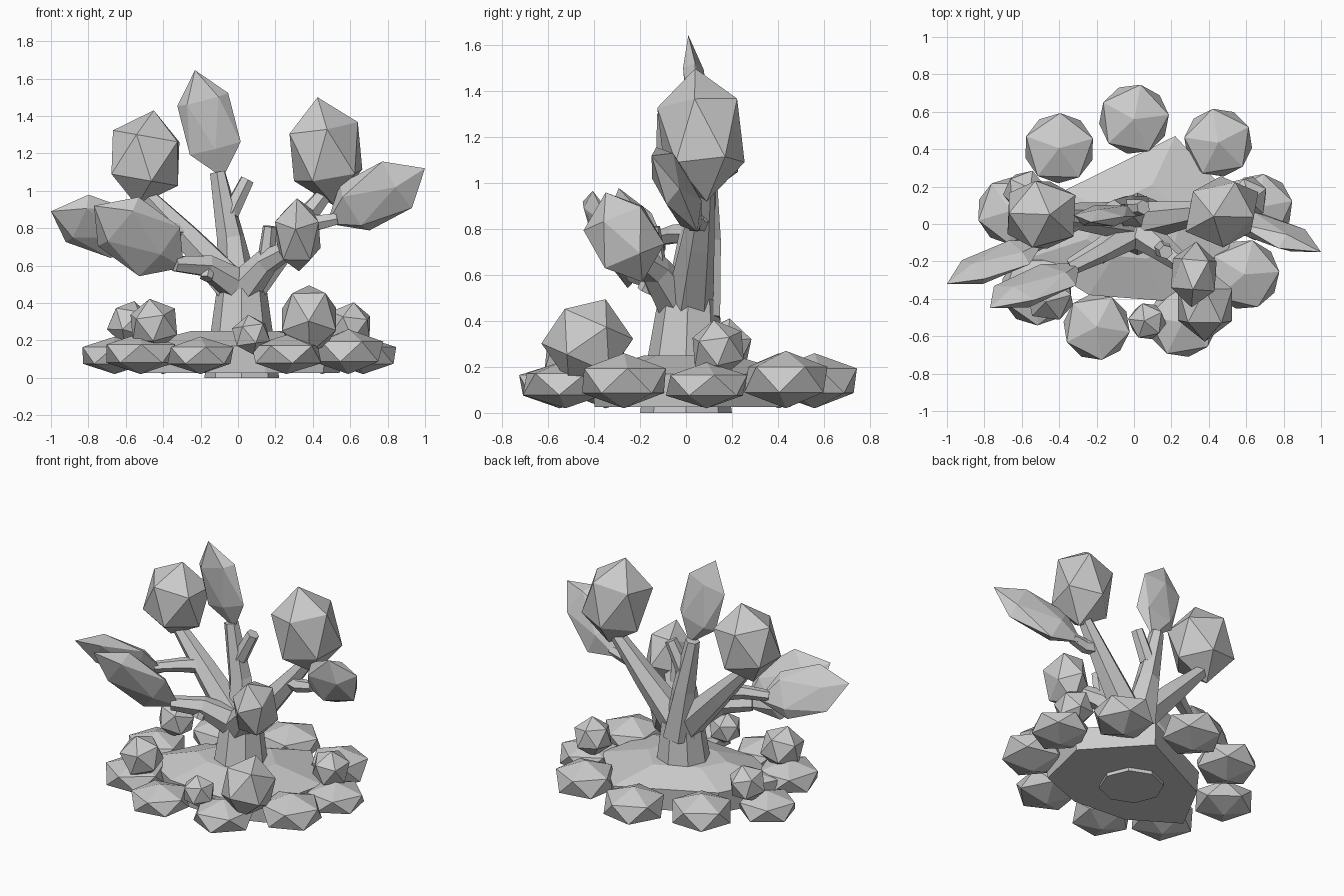
import bpy, bmesh, math, random
from mathutils import Vector, Matrix

random.seed(4)
cube = bpy.data.objects.get("Cube")
if cube:
    bpy.data.objects.remove(cube)

grey = bpy.data.materials.new("light_grey")
grey.use_nodes = True
COLOUR = (0.6, 0.6, 0.6, 1)
grey.diffuse_color = COLOUR
grey.node_tree.nodes["Principled BSDF"].inputs["Base Color"].default_value = COLOUR


def add_object(name, bm):
    bmesh.ops.recalc_face_normals(bm, faces=bm.faces)
    mesh = bpy.data.meshes.new(name)
    bm.to_mesh(mesh)
    bm.free()
    mesh.materials.append(grey)
    obj = bpy.data.objects.new(name, mesh)
    bpy.context.collection.objects.link(obj)
    return obj


def blob(name, base, tip, thick, width, spin=0.0, roll=0.0):
    """Stretched icosahedron with poles at base and tip; roll turns its flat side."""
    base, tip = Vector(base), Vector(tip)
    axis = (tip - base).normalized()
    side = axis.cross(Vector((0, 0, 1)))
    side = side.normalized() if side.length > 0.01 else Vector((1, 0, 0))
    side = Matrix.Rotation(math.radians(roll), 3, axis) @ side
    other = axis.cross(side)
    turn = Matrix((side, other, axis)).transposed().to_4x4()
    size = Matrix.Diagonal((thick, width, (tip - base).length / 2, 1))
    bm = bmesh.new()
    bmesh.ops.create_icosphere(bm, subdivisions=1, radius=1)
    bm.transform(Matrix.Translation((base + tip) / 2) @ turn @ size
                 @ Matrix.Rotation(spin, 4, 'Z'))
    return add_object(name, bm)


def bridge(bm, rings):
    """Join rings of vertices with quads and cap both ends."""
    for lo, hi in zip(rings, rings[1:]):
        for k in range(len(lo)):
            n = (k + 1) % len(lo)
            bm.faces.new((lo[k], lo[n], hi[n], hi[k]))
    bm.faces.new(rings[0])
    bm.faces.new(rings[-1])


def limb(name, points, radii, sides=6):
    """Tapered faceted limb swept along a few points."""
    pts = [Vector(p) for p in points]
    bm = bmesh.new()
    rings = []
    for i, p in enumerate(pts):
        d = pts[min(i + 1, len(pts) - 1)] - pts[max(i - 1, 0)]
        q = d.to_track_quat('Z', 'Y')
        ring = []
        for k in range(sides):
            a = math.tau * k / sides
            ring.append(bm.verts.new(p + q @ Vector((math.cos(a), math.sin(a), 0)) * radii[i]))
        rings.append(ring)
    bridge(bm, rings)
    return add_object(name, bm)


# Ground slab: irregular outline with a low sloping top
outline = [(.22, .47), (-.37, .18), (-.56, -.18), (-.24, -.38), (.15, -.41), (.47, -.29), (.56, .1)]
bm = bmesh.new()
bridge(bm, [[bm.verts.new((x * s, y * s, z)) for x, y in outline]
            for s, z in ((.97, .025), (1, .17), (.45, .25))])
add_object("ground_slab", bm)

# Trunk
limb("trunk", [(.02, 0, 0), (.02, 0, .25), (.02, .01, .5)], [.2, .165, .13], 8)

# Main branches
limb("branch_centre", [(.01, .05, .42), (-.04, .08, .75), (-.11, .085, 1.1)], [.115, .075, .045])
limb("branch_right", [(.02, .01, .44), (-.28, .04, .76), (-.48, .06, .97)], [.11, .075, .045])
limb("branch_front_right", [(.02, -.02, .48), (-.17, -.14, .6), (-.34, -.23, .61)], [.1, .065, .045])
limb("branch_left", [(.02, .01, .44), (.27, .05, .74), (.46, .08, .98)], [.11, .075, .045])
limb("branch_front_left", [(.01, -.02, .46), (.15, -.13, .62), (.29, -.24, .7)], [.105, .07, .045])

# Side twigs and cut stubs
limb("twig_right", [(-.3, .03, .78), (-.4, -.04, .78), (-.54, -.12, .76)], [.055, .045, .035])
limb("twig_left", [(.36, .06, .84), (.43, .04, .83), (.53, .04, .85)], [.055, .045, .035])
limb("stub_centre", [(-.04, .08, .88), (.05, .09, 1.06)], [.05, .04])
limb("stub_front_left", [(.15, -.13, .62), (.17, -.15, .81)], [.05, .038])
limb("stub_front_right", [(-.15, -.13, .63), (-.17, -.18, .53)], [.04, .035])

# Round foliage
blob("foliage_right", (-.54, .05, .92), (-.45, .05, 1.43), .21, .22, .9)
blob("foliage_left", (.515, .09, .92), (.425, .04, 1.5), .2, .225, .3)
blob("foliage_front_left", (.325, -.19, .57), (.315, -.35, .96), .137, .17, .3)

# Flat pointed foliage
blob("leaf_top", (-.08, .08, 1.07), (-.23, .01, 1.645), .055, .165, roll=-26)
blob("leaf_left", (.475, .07, .825), (1.0, -.15, 1.12), .07, .175, roll=20)
blob("leaf_right", (-.48, -.09, .73), (-1.0, -.32, .89), .055, .175, roll=-28)
blob("leaf_front_right", (-.29, -.21, .59), (-.77, -.45, .92), .06, .205, roll=-28)

# Ring of flattened rocks: x, y, half height, radius
ring_rocks = [(-.4, .405, .12, .21), (0, .56, .12, .21), (.45, .435, .125, .205),
              (.67, .09, .1, .2), (.59, -.27, .12, .21), (.26, -.525, .105, .21),
              (-.2, -.55, .1, .2), (-.52, -.35, .11, .215), (-.66, .07, .1, .2)]
for i, (x, y, h, r) in enumerate(ring_rocks):
    mid = Vector((x, y, .02 + h))
    up = Vector((0, 0, h))
    blob(f"ring_rock_{i + 1}", mid - up, mid + up, r, r, random.uniform(0, 1.2))

# Tall leaning rock at the front
blob("tall_rock", (.38, -.51, .13), (.38, -.35, .495), .17, .2, .3)

# Small rocks on top: x, y, z, radius
top_rocks = [(.07, -.52, .23, .108), (-.45, -.39, .285, .142),
             (-.58, .17, .29, .125), (.6, .14, .28, .127)]
for i, (x, y, z, r) in enumerate(top_rocks):
    mid = Vector((x, y, z))
    axis = Vector((random.uniform(-.25, .25), random.uniform(-.25, .25), 1)).normalized() * r
    blob(f"top_rock_{i + 1}", mid - axis, mid + axis, r, r, random.uniform(0, 1.2))
